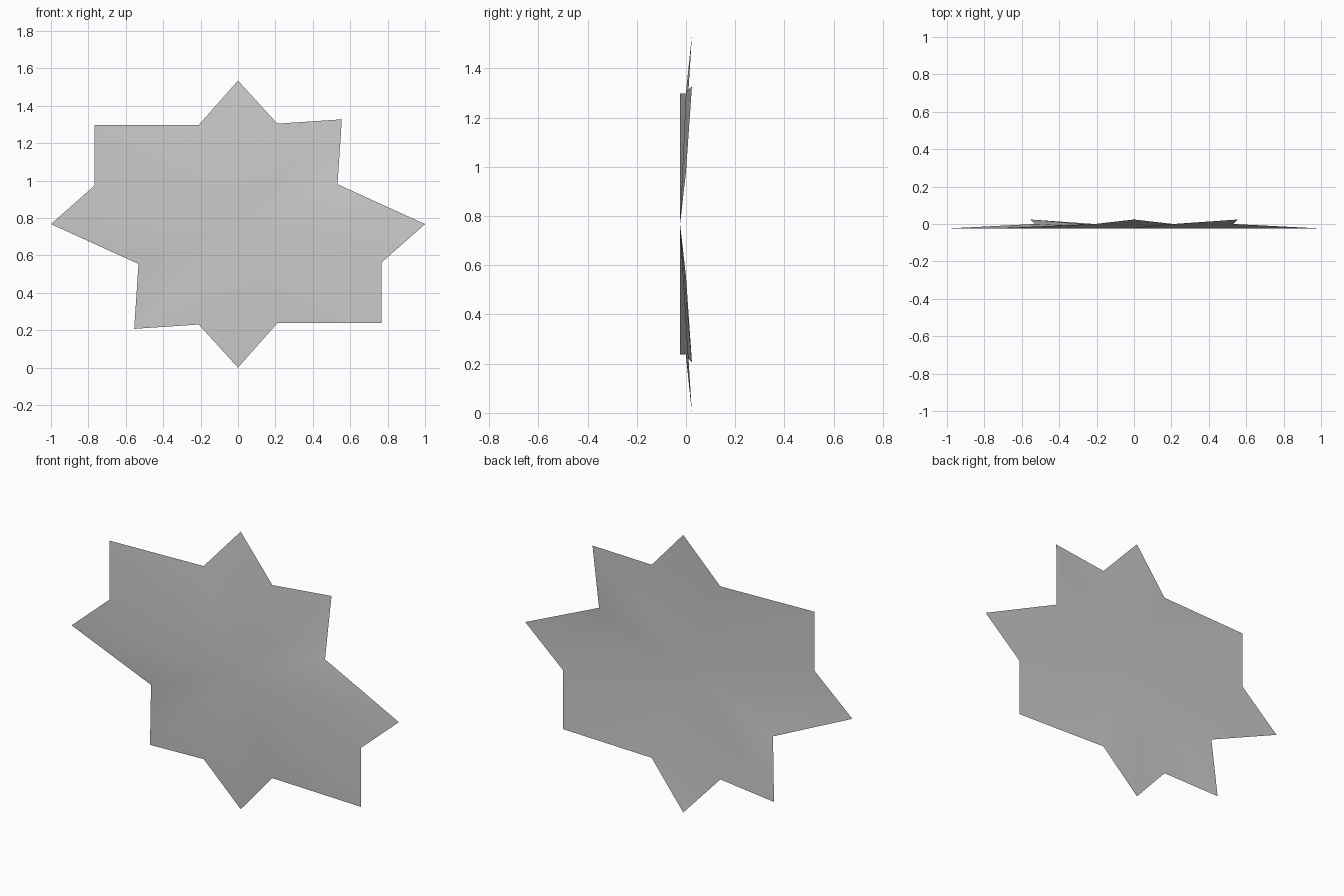
import bpy
import bmesh
from mathutils import Vector

if "Cube" in bpy.data.objects:
    bpy.data.objects.remove(bpy.data.objects["Cube"])

# Plain grey sheet colour
grey = bpy.data.materials.new("plain grey")
grey.use_nodes = True
colour = (0.6, 0.6, 0.6, 1.0)
grey.diffuse_color = colour
grey.node_tree.nodes["Principled BSDF"].inputs["Base Color"].default_value = colour

MID = 0.767     # height of the centre
D = 0.024       # half depth of the bend

# Half outline, from the upper tip clockwise to the lower right notch
half = [(0, D, 0.767), (0.21, 0, 0.537), (0.555, D, 0.56), (0.532, 0, 0.213),
        (1, -D, 0), (0.768, -D, -0.205), (0.768, -D, -0.53), (0.21, 0, -0.53)]
# The other half is the same outline turned half way round
outline = half + [(-x, y, -z) for x, y, z in half]

# Bent star sheet, fanned out from its centre
bm = bmesh.new()
centre = bm.verts.new((0, -D, MID))
rim = [bm.verts.new(Vector(p) + Vector((0, 0, MID))) for p in outline]
for i, v in enumerate(rim):
    bm.faces.new((centre, rim[(i + 1) % len(rim)], v))
bm.normal_update()
if sum(f.normal.y for f in bm.faces) > 0:
    bmesh.ops.reverse_faces(bm, faces=bm.faces[:])
for f in bm.faces:
    f.smooth = True

mesh = bpy.data.meshes.new("star_sheet")
bm.to_mesh(mesh)
bm.free()
mesh.materials.append(grey)
star = bpy.data.objects.new("star_sheet", mesh)
bpy.context.collection.objects.link(star)
